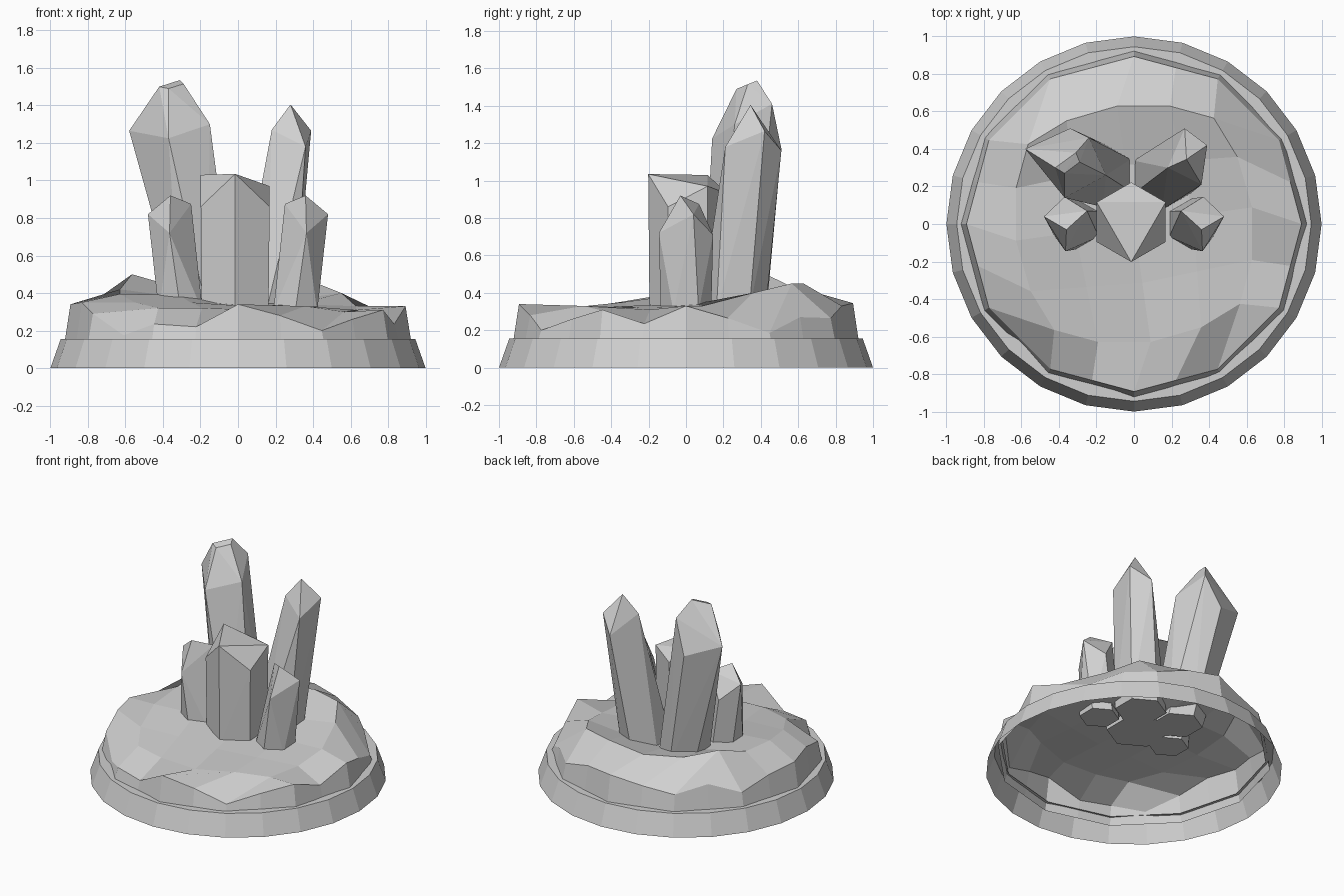
import bpy, bmesh
from math import sin, cos, pi
from mathutils import Vector, Matrix

cube = bpy.data.objects.get("Cube")
if cube:
    bpy.data.objects.remove(cube, do_unlink=True)

stone = bpy.data.materials.new("plain_grey")
stone.use_nodes = True
GREY = (0.63, 0.63, 0.63, 1)
stone.diffuse_color = GREY
stone.node_tree.nodes["Principled BSDF"].inputs["Base Color"].default_value = GREY


def finish(name, bm):
    bmesh.ops.recalc_face_normals(bm, faces=bm.faces)
    mesh = bpy.data.meshes.new(name)
    bm.to_mesh(mesh)
    bm.free()
    mesh.materials.append(stone)
    obj = bpy.data.objects.new(name, mesh)
    bpy.context.collection.objects.link(obj)
    return obj


def loop(bm, points):
    return [bm.verts.new(p) for p in points]


def bridge(bm, a, b):
    n = len(a)
    for i in range(n):
        bm.faces.new((a[i], a[(i + 1) % n], b[(i + 1) % n], b[i]))


def dodecagon(k, radius):
    """Point k of 24 on a twelve-sided outline; odd points are edge midpoints."""
    r = radius if k % 2 == 0 else radius * cos(pi / 12)
    a = k * pi / 12
    return Vector((r * cos(a), r * sin(a)))


# Base rim: sloped 24-sided band with a flat ledge, open below
bm = bmesh.new()
rings = []
for radius, z in ((1, 0), (0.945, 0.155)):
    rings.append(loop(bm, [(radius * cos(k * pi / 12), radius * sin(k * pi / 12), z)
                           for k in range(24)]))
rings.append(loop(bm, [(*dodecagon(k, 0.9), 0.155) for k in range(24)]))
for a, b in zip(rings, rings[1:]):
    bridge(bm, a, b)
finish("base_rim", bm)

# Rocky ground: faceted, slightly twisted grid patch inside a twelve-sided skirt
OUTLINE = 0.893
TWIST = Matrix.Rotation(0.14, 2)
EDGE = [.33, .265, .185, .27, .265, .33, .345, .30, .27, .33, .25, .31,
        .34, .35, .29, .175, .235, .22, .34, .28, .20, .26, .31, .235]
INNER = [[.32, .32, .31, .33, .30],     # front row
         [.35, .35, .33, .32, .31],
         [.395, .39, .34, .34, .33],
         [.42, .38, .34, .36, .40],
         [.50, .44, .42, .45, .45]]     # back row


def edge_point(i, j):
    """Outline point number for a grid position on the border."""
    if i == 3 and j < 3:
        return j % 24
    if j == 3 and i > -3:
        return 6 - i
    if i == -3 and j > -3:
        return 12 - j
    return 18 + i


def ground_point(i, j):
    at = lambda a, b: dodecagon(edge_point(a, b), OUTLINE)
    if max(abs(i), abs(j)) == 3:
        return Vector((*at(i, j), EDGE[edge_point(i, j)]))
    u, v = (i + 3) / 6, (j + 3) / 6
    p = at(-3, j).lerp(at(3, j), u) + at(i, -3).lerp(at(i, 3), v)
    p -= at(-3, -3).lerp(at(3, -3), u).lerp(at(-3, 3).lerp(at(3, 3), u), v)
    if abs(i) == abs(j) == 2:
        p *= 0.9
    return Vector((*(TWIST @ p), INNER[j + 2][i + 2]))


bm = bmesh.new()
span = range(-3, 4)
grid = {(i, j): bm.verts.new(ground_point(i, j)) for i in span for j in span}
for i in range(-3, 3):
    for j in range(-3, 3):
        bm.faces.new((grid[i, j], grid[i + 1, j], grid[i + 1, j + 1], grid[i, j + 1]))
border = {edge_point(i, j): v for (i, j), v in grid.items() if max(abs(i), abs(j)) == 3}
skirt = loop(bm, [(*dodecagon(k, 0.93), 0.1) for k in range(24)])
bridge(bm, [border[k] for k in range(24)], skirt)
finish("rocky_ground", bm)


# Crystals: hull of a base hexagon, uneven shoulder points and a tip
def crystal(name, x, y, radius, upper):
    bm = bmesh.new()
    angles = [pi / 6 + k * pi / 3 for k in range(6)]
    loop(bm, [(x + radius * cos(a), y + radius * sin(a), 0.3) for a in angles])
    loop(bm, upper)
    bmesh.ops.convex_hull(bm, input=bm.verts)
    loose = [v for v in bm.verts if not v.link_faces]
    bmesh.ops.delete(bm, geom=loose, context='VERTS')
    return finish(name, bm)


crystal("tall_crystal", -.165, .26, .17, (
    (-.58, .40, 1.265), (-.37, .14, 1.225), (-.15, .26, 1.30),
    (-.24, .46, 1.41), (-.34, .51, 1.17),
    (-.42, .30, 1.50), (-.31, .38, 1.535), (-.29, .33, 1.515), (-.37, .27, 1.49)))
crystal("leaning_crystal", .15, .25, .175, (
    (.39, .42, 1.265), (.36, .21, 1.18), (.18, .30, 1.27), (.27, .51, 1.16),
    (.28, .345, 1.405)))

# Front crystal: hexagonal prism with chipped top corners
tops = (.97, .93, 1.03, .86, 1.035, .86)
crystal("front_crystal", -.015, .01, .205, [
    (-.015 + .212 * cos(pi / 6 + k * pi / 3), .01 + .212 * sin(pi / 6 + k * pi / 3), z)
    for k, z in enumerate(tops)])

# Pair of small side crystals, mirrored
small = crystal("left_small_crystal", .305, 0, .135, (
    (.48, .04, .82), (.37, .145, .71), (.25, .07, .875), (.365, -.145, .72),
    (.36, -.03, .92)))
twin = bmesh.new()
twin.from_mesh(small.data)
for v in twin.verts:
    v.co.x *= -1
finish("right_small_crystal", twin)
